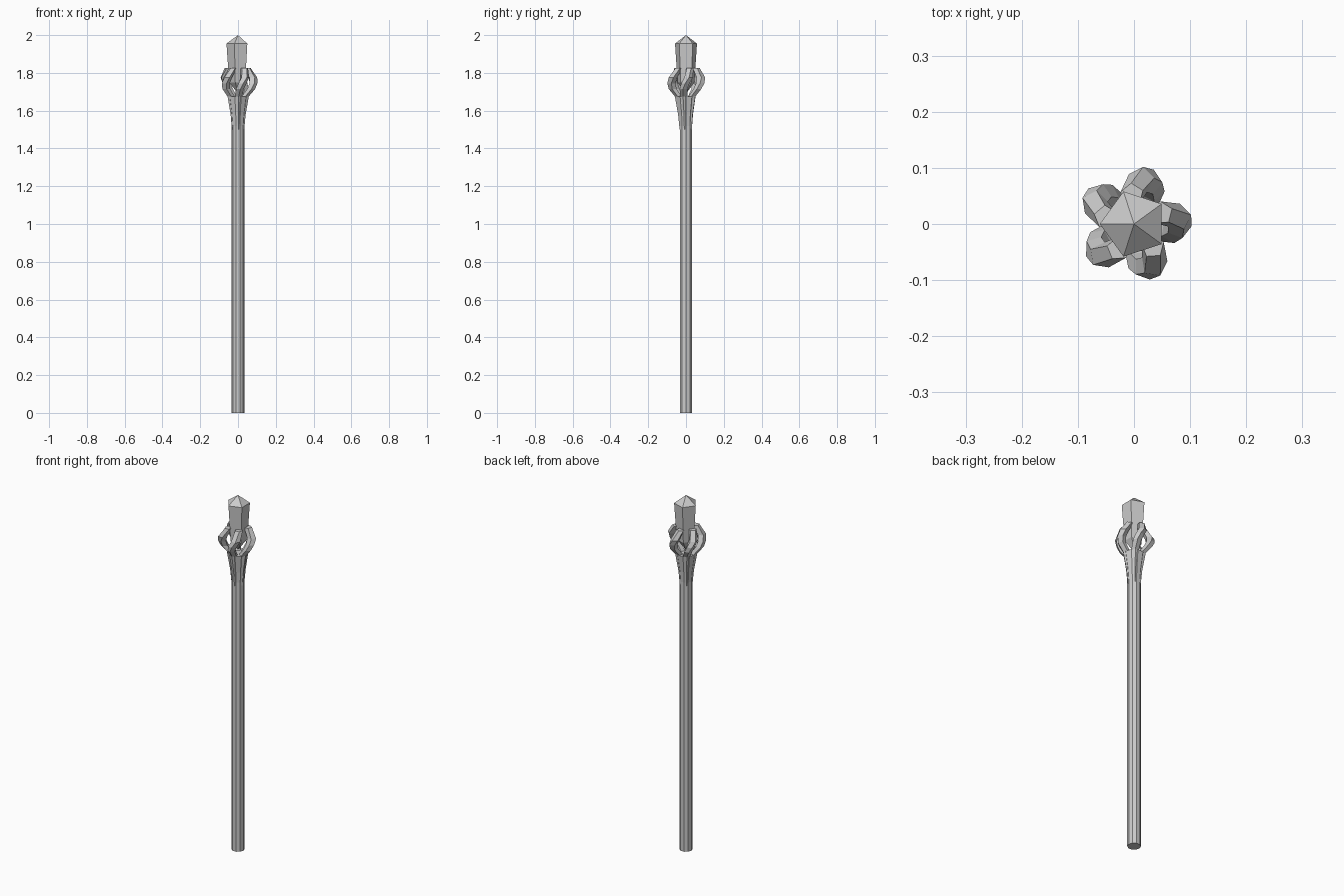
import bpy, bmesh
from math import sin, cos, pi, radians

if "Cube" in bpy.data.objects:
    bpy.data.objects.remove(bpy.data.objects["Cube"])


def loft(name, rings, bottom_tip=None, top_tip=None):
    """Skin a list of equal-sized point rings, closing the ends with caps or tips."""
    bm = bmesh.new()
    rows = [[bm.verts.new(p) for p in ring] for ring in rings]
    n = len(rows[0])
    for a, b in zip(rows, rows[1:]):
        for i in range(n):
            j = (i + 1) % n
            bm.faces.new((a[i], a[j], b[j], b[i]))
    for row, tip in ((rows[0], bottom_tip), (rows[-1], top_tip)):
        if tip is None:
            bm.faces.new(row)
        else:
            t = bm.verts.new((0, 0, tip))
            for i in range(n):
                bm.faces.new((row[i], row[(i + 1) % n], t))
    bmesh.ops.recalc_face_normals(bm, faces=bm.faces)
    mesh = bpy.data.meshes.new(name)
    bm.to_mesh(mesh)
    bm.free()
    obj = bpy.data.objects.new(name, mesh)
    bpy.context.collection.objects.link(obj)
    return obj


def ring(n, r, z, start=0.0, cx=0.0, cy=0.0):
    return [(cx + r * cos(start + 2 * pi * i / n),
             cy + r * sin(start + 2 * pi * i / n), z) for i in range(n)]


# Straight pole with a flared socket
loft("pole", [ring(10, 0.034, 0), ring(10, 0.034, 1.52),
              ring(10, 0.039, 1.58), ring(10, 0.053, 1.675)])

# Five twisting claws: angle, distance from axis, height, thickness
path = [(57, 0.018, 1.50, 0.016), (57, 0.024, 1.58, 0.018),
        (57, 0.039, 1.675, 0.020), (62, 0.070, 1.715, 0.022),
        (70, 0.080, 1.745, 0.023), (81, 0.079, 1.775, 0.024),
        (94, 0.052, 1.825, 0.021)]
for k in range(5):
    rings = []
    for deg, r, z, w in path:
        a = radians(deg + 72 * k)
        rings.append(ring(5, w, z, a, r * cos(a), r * sin(a)))
    loft(f"claw_{k + 1}", rings)

# Pentagonal crystal held in the claws
loft("crystal", [ring(5, 0.047, 1.75, pi), ring(5, 0.061, 1.955, pi)],
     bottom_tip=1.69, top_tip=2.0)
